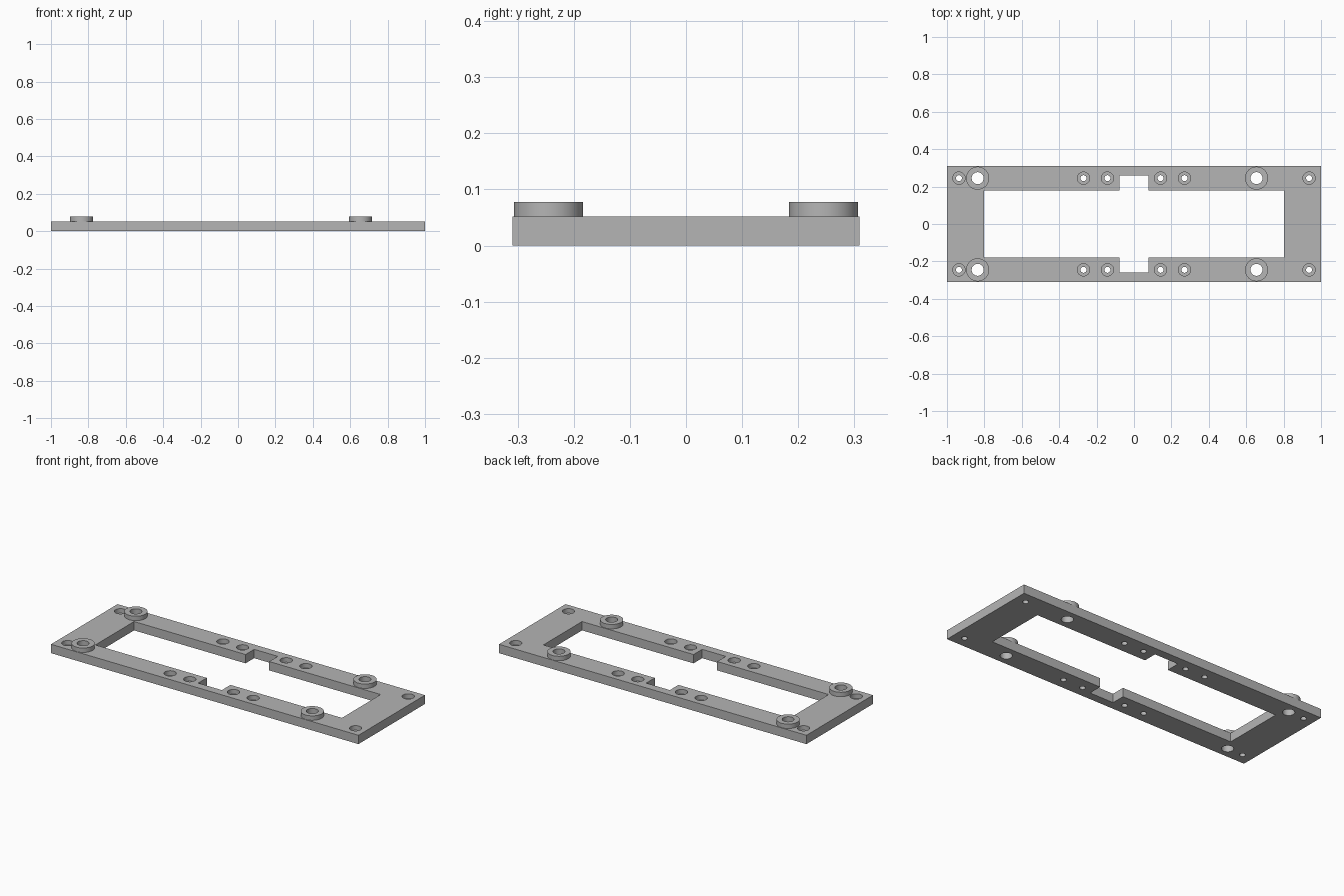
import bpy
import bmesh
import math

if "Cube" in bpy.data.objects:
    bpy.data.objects.remove(bpy.data.objects["Cube"], do_unlink=True)

PLATE_H, BOSS_TOP = 0.052, 0.078
HALF_W, HALF_D = 1.0, 0.309
HOLE_Y = 0.245
SCREW_X = (0.936, 0.27, 0.142)
BOSS_X = (-0.836, 0.655)
SIDES = 48

grey = bpy.data.materials.new("plain_grey")
grey.use_nodes = True
grey.diffuse_color = (0.46, 0.46, 0.46, 1)
grey.node_tree.nodes["Principled BSDF"].inputs["Base Color"].default_value = (0.46, 0.46, 0.46, 1)


def finish(name, bm):
    bmesh.ops.recalc_face_normals(bm, faces=bm.faces[:])
    mesh = bpy.data.meshes.new(name)
    bm.to_mesh(mesh)
    bm.free()
    mesh.materials.append(grey)
    obj = bpy.data.objects.new(name, mesh)
    bpy.context.collection.objects.link(obj)
    return obj


def add_prism(bm, outline, z0, z1):
    """Extrude a closed xy outline from z0 to z1."""
    face = bm.faces.new([bm.verts.new((x, y, z0)) for x, y in outline])
    top = bmesh.ops.extrude_face_region(bm, geom=[face])["geom"]
    verts = [v for v in top if isinstance(v, bmesh.types.BMVert)]
    bmesh.ops.translate(bm, verts=verts, vec=(0, 0, z1 - z0))


def add_lathe(bm, x, y, profile, closed=False):
    """Turn (radius, z) points about a vertical axis; capped, or closed to a ring."""
    rings = []
    for r, z in profile:
        angles = [2 * math.pi * i / SIDES for i in range(SIDES)]
        rings.append([bm.verts.new((x + r * math.cos(a), y + r * math.sin(a), z)) for a in angles])
    pairs = list(zip(rings, rings[1:]))
    if closed:
        pairs.append((rings[-1], rings[0]))
    else:
        bm.faces.new(rings[0])
        bm.faces.new(rings[-1])
    for low, high in pairs:
        for i in range(SIDES):
            j = (i + 1) % SIDES
            bm.faces.new((low[i], low[j], high[j], high[i]))


def cut(target, cutter):
    mod = target.modifiers.new("cut", 'BOOLEAN')
    mod.operation = 'DIFFERENCE'
    mod.solver = 'EXACT'
    mod.object = cutter
    bpy.context.view_layer.objects.active = target
    bpy.ops.object.modifier_apply(modifier=mod.name)
    bpy.data.objects.remove(cutter, do_unlink=True)


# Flat base plate
bm = bmesh.new()
add_prism(bm, [(-HALF_W, -HALF_D), (HALF_W, -HALF_D), (HALF_W, HALF_D), (-HALF_W, HALF_D)], 0, PLATE_H)
plate = finish("mounting_plate", bm)

# Central window with a notch in each long side
wx, wy, nx, ny = 0.802, 0.18, 0.077, 0.26
half = [(wx, -wy), (wx, wy), (nx, wy), (nx, ny)]
bm = bmesh.new()
add_prism(bm, half + [(-x, y) for x, y in reversed(half)] + [(-nx, -wy), (-nx, -ny), (nx, -ny), (nx, -wy)],
          -0.1, 0.2)
cut(plate, finish("window_cutter", bm))

# Counterbored screw holes and plain holes under the bosses
bm = bmesh.new()
for y in (-HOLE_Y, HOLE_Y):
    for x in [s * v for v in SCREW_X for s in (-1, 1)]:
        add_lathe(bm, x, y, [(0.016, -0.1), (0.016, 0.025), (0.033, 0.025), (0.033, 0.2)])
    for x in BOSS_X:
        add_lathe(bm, x, y, [(0.032, -0.1), (0.032, 0.2)])
cut(plate, finish("hole_cutter", bm))

# Raised ring bosses
parts = [plate]
for x, side_x in zip(BOSS_X, ("right", "left")):
    for y, side_y in ((-HOLE_Y, "front"), (HOLE_Y, "back")):
        bm = bmesh.new()
        add_lathe(bm, x, y, [(0.032, PLATE_H), (0.0615, PLATE_H), (0.0615, BOSS_TOP), (0.032, BOSS_TOP)], closed=True)
        parts.append(finish(f"boss_{side_y}_{side_x}", bm))

# Smooth round walls, sharp edges
bpy.ops.object.select_all(action='DESELECT')
for obj in parts:
    obj.select_set(True)
bpy.context.view_layer.objects.active = plate
bpy.ops.object.shade_smooth_by_angle(angle=math.radians(30))
